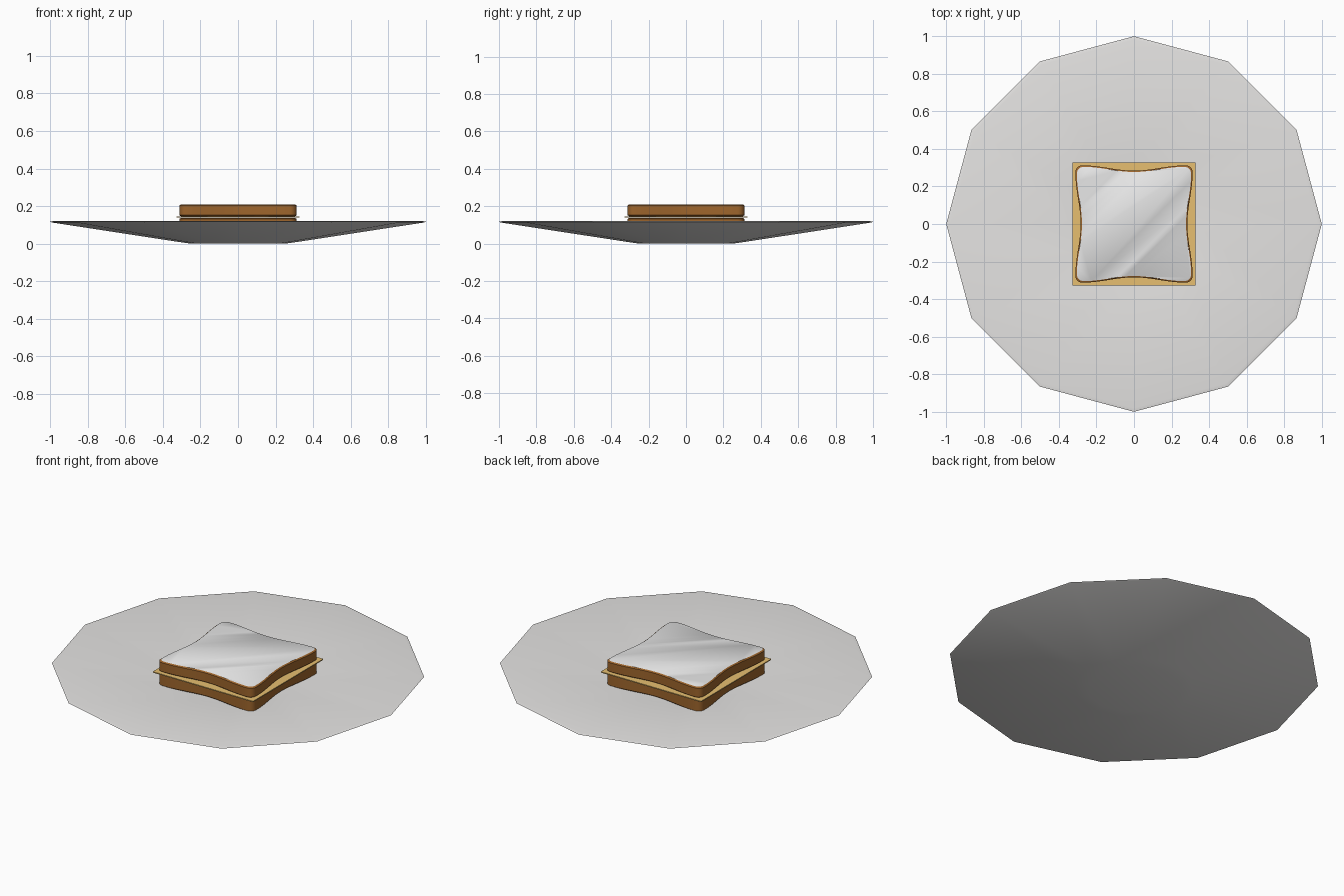
import bpy, bmesh, math

if "Cube" in bpy.data.objects:
    bpy.data.objects.remove(bpy.data.objects["Cube"])


def material(name, rgb):
    m = bpy.data.materials.new(name)
    m.diffuse_color = (*rgb, 1)
    m.use_nodes = True
    m.node_tree.nodes["Principled BSDF"].inputs["Base Color"].default_value = m.diffuse_color
    return m


PLATE = material("plate white", (0.79, 0.78, 0.77))
CRUMB = material("bread crumb", (0.82, 0.82, 0.82))
CRUST = material("bread crust", (0.34, 0.13, 0.025))
CHEESE = material("cheese yellow", (0.90, 0.58, 0.18))


def finish(bm, name, mats, angle):
    bmesh.ops.recalc_face_normals(bm, faces=bm.faces)
    me = bpy.data.meshes.new(name)
    bm.to_mesh(me)
    bm.free()
    for m in mats:
        me.materials.append(m)
    ob = bpy.data.objects.new(name, me)
    bpy.context.collection.objects.link(ob)
    bpy.ops.object.select_all(action='DESELECT')
    ob.select_set(True)
    bpy.context.view_layer.objects.active = ob
    bpy.ops.object.shade_smooth_by_angle(angle=math.radians(angle))
    return ob


# Plate: twelve-sided dish turned from a profile of radius and height
def plate():
    profile = [(0.25, 0), (0.32, 0.01), (0.99, 0.113), (1.0, 0.117),
               (0.98, 0.121), (0.33, 0.06)]
    bm = bmesh.new()
    rings = [[bm.verts.new((r * math.cos(math.tau * i / 12),
                            r * math.sin(math.tau * i / 12), z))
              for i in range(12)] for r, z in profile]
    for a, b in zip(rings, rings[1:]):
        for i in range(12):
            j = (i + 1) % 12
            bm.faces.new((a[i], a[j], b[j], b[i]))
    bm.faces.new(rings[0])
    bm.faces.new(rings[-1])
    finish(bm, "plate", [PLATE], 60)


# Outline of a slice: square with sides bowed inward and rounded corners
def slice_outline(grow):
    half, dip, rad = 0.312, 0.028, 0.035
    pts = []
    for q in range(4):
        side = [(half - dip * math.cos(math.pi * t / 2 / 0.27) ** 2, t)
                for t in [-0.235 + 0.47 * k / 10 for k in range(11)]]
        c = half - rad
        corner = [(c + rad * math.cos(a), c + rad * math.sin(a))
                  for a in [math.pi / 2 * k / 6 for k in range(7)]]
        ca, sa = math.cos(q * math.pi / 2), math.sin(q * math.pi / 2)
        for x, y in side + corner:
            s = 1 + grow / half
            pts.append(((x * ca - y * sa) * s, (x * sa + y * ca) * s))
    return pts


# Bread slice: crust band with softened edges, pale crumb on both faces
def bread(name, z0, z1):
    bm = bmesh.new()
    levels = [(-0.008, z0), (0, z0 + 0.006), (0, z1 - 0.006), (-0.008, z1)]
    rings = [[bm.verts.new((x, y, z)) for x, y in slice_outline(g)]
             for g, z in levels]
    n = len(rings[0])
    for a, b in zip(rings, rings[1:]):
        for i in range(n):
            j = (i + 1) % n
            bm.faces.new((a[i], a[j], b[j], b[i])).material_index = 1
    for ring in (rings[0], rings[-1]):
        bm.faces.new(ring).material_index = 0
    finish(bm, name, [CRUMB, CRUST], 40)


# Cheese: thin square sheet sticking out between the slices
def cheese():
    bm = bmesh.new()
    bmesh.ops.create_cube(bm, size=1)
    for v in bm.verts:
        v.co = (v.co.x * 0.655, v.co.y * 0.655, 0.142 + v.co.z * 0.006)
    finish(bm, "cheese_sheet", [CHEESE], 30)


plate()
bread("bottom_slice", 0.064, 0.138)
bread("top_slice", 0.146, 0.21)
cheese()
